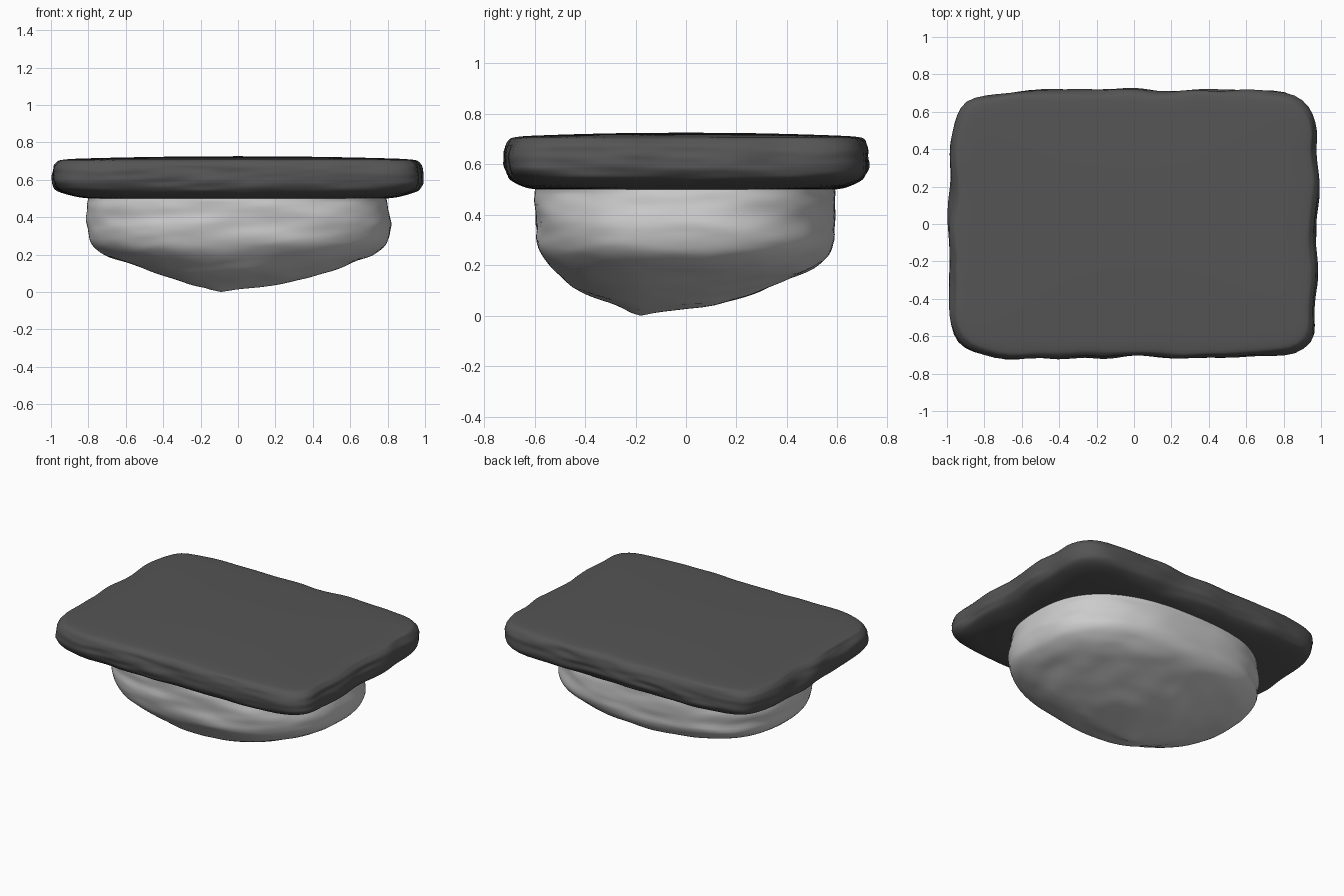
import bpy, bmesh, math
from mathutils import Vector, noise

if "Cube" in bpy.data.objects:
    bpy.data.objects.remove(bpy.data.objects["Cube"])

SEG = 144


def ring(z, x0, x1, y0, y1, cx, cy, n):
    """Superellipse outline with separate reach on each side of its centre."""
    pts = []
    for i in range(SEG):
        t = 2 * math.pi * i / SEG
        c, s = math.cos(t), math.sin(t)
        r = (abs(c) ** n + abs(s) ** n) ** (-1 / n)
        a = x1 - cx if c > 0 else cx - x0
        b = y1 - cy if s > 0 else cy - y0
        pts.append(Vector((cx + a * c * r, cy + b * s * r, z)))
    return pts


def refine(keys, steps):
    """Catmull-Rom interpolation between profile rows."""
    rows = []
    for i in range(len(keys) - 1):
        p0, p1, p2 = keys[max(i - 1, 0)], keys[i], keys[i + 1]
        p3 = keys[min(i + 2, len(keys) - 1)]
        for k in range(steps):
            t = k / steps
            rows.append([0.5 * (2 * b + (c - a) * t + (2 * a - 5 * b + 4 * c - d) * t * t
                                + (3 * b - a - 3 * c + d) * t ** 3)
                         for a, b, c, d in zip(p0, p1, p2, p3)])
    rows.append(list(keys[-1]))
    return rows


def loft(name, rings, tip, shade, displace, first_tip=False):
    bm = bmesh.new()
    loops = [[bm.verts.new(displace(p)) for p in r] for r in rings]
    for a, b in zip(loops, loops[1:]):
        for i in range(SEG):
            j = (i + 1) % SEG
            bm.faces.new((a[i], a[j], b[j], b[i]))
    end = loops[0] if first_tip else loops[-1]
    v = bm.verts.new(tip)
    for i in range(SEG):
        j = (i + 1) % SEG
        bm.faces.new((v, end[j], end[i]) if first_tip else (v, end[i], end[j]))
    bmesh.ops.recalc_face_normals(bm, faces=bm.faces)
    for f in bm.faces:
        f.smooth = True
    me = bpy.data.meshes.new(name)
    bm.to_mesh(me)
    bm.free()
    ob = bpy.data.objects.new(name, me)
    bpy.context.collection.objects.link(ob)
    mat = bpy.data.materials.new(name + "_grey")
    mat.diffuse_color = (shade, shade, shade, 1)
    mat.use_nodes = True
    mat.node_tree.nodes["Principled BSDF"].inputs["Base Color"].default_value = mat.diffuse_color
    me.materials.append(mat)
    return ob


# Rounded bowl, off-centre lowest point: z, x0, x1, y0, y1, cx, cy, exponent
bowl_rows = refine([
    (0.01, -0.15, -0.02, -0.22, -0.12, -0.09, -0.18, 2.0),
    (0.045, -0.26, 0.24, -0.30, 0.12, -0.08, -0.15, 2.1),
    (0.09, -0.40, 0.43, -0.41, 0.27, -0.05, -0.10, 2.2),
    (0.15, -0.58, 0.60, -0.49, 0.42, 0, -0.04, 2.3),
    (0.20, -0.71, 0.72, -0.54, 0.52, 0, -0.01, 2.4),
    (0.27, -0.79, 0.80, -0.58, 0.58, 0, 0, 2.5),
    (0.36, -0.81, 0.815, -0.60, 0.59, 0, 0, 2.5),
    (0.45, -0.81, 0.80, -0.60, 0.59, 0, 0, 2.5),
    (0.51, -0.80, 0.79, -0.595, 0.585, 0, 0, 2.5),
], 5)


def bowl_wobble(p):
    # Long sideways folds, fading towards the rim
    f = noise.noise(Vector((p.x * 2.2, p.y * 2.2, p.z * 11)))
    g = noise.noise(Vector((p.x * 6, p.y * 6, p.z * 22 + 5)))
    out = Vector((p.x + 0.09, p.y + 0.18, 0)) if p.z < 0.1 else Vector((p.x, p.y, 0))
    out.normalize()
    k = 0.6 if p.z < 0.5 else 0.3
    q = p + out * k * (0.022 * f + 0.008 * g)
    q.z = max(0.004, q.z + (0.008 * g if p.z < 0.3 else 0))
    return q


loft("bowl", [ring(*r) for r in bowl_rows], (-0.09, -0.18, 0), 0.6,
     bowl_wobble, first_tip=True)

# Thick slab with soft wavy edges, from the bowl rim up and over the top
slab_rows = refine([
    (0.500, 0.795, 0.590, 2.5),
    (0.507, 0.850, 0.630, 3.5),
    (0.525, 0.915, 0.670, 6.0),
    (0.548, 0.960, 0.698, 7.5),
    (0.580, 0.977, 0.714, 8.0),
    (0.615, 0.982, 0.718, 8.0),
    (0.655, 0.979, 0.716, 8.0),
    (0.690, 0.962, 0.703, 8.0),
    (0.708, 0.925, 0.670, 8.0),
    (0.716, 0.750, 0.540, 7.0),
    (0.723, 0.400, 0.280, 5.0),
    (0.725, 0.100, 0.070, 2.0),
], 4)


def slab_wobble(p):
    edge = max(abs(p.x) / 0.98, abs(p.y) / 0.718)
    k = min(1, max(0, (edge - 0.8) / 0.16))
    f = noise.noise(Vector((p.x * 4.5, p.y * 4.5, p.z * 4)))
    g = noise.noise(Vector((p.x * 5, p.y * 5, p.z * 30 + 3)))
    d = k * (0.022 * f + 0.008 * g)
    out = Vector((p.x / 0.98, p.y / 0.718, 0))
    out = Vector((math.copysign(abs(out.x) ** 5, out.x), math.copysign(abs(out.y) ** 5, out.y), 0))
    if out.length > 1e-6:
        out.normalize()
    q = p + out * d
    q.x = max(-1, min(1, q.x))
    return q


loft("slab", [ring(z, -a, a, -b, b, 0, 0, n) for z, a, b, n in slab_rows],
     (0, 0, 0.726), 0.09, slab_wobble)
